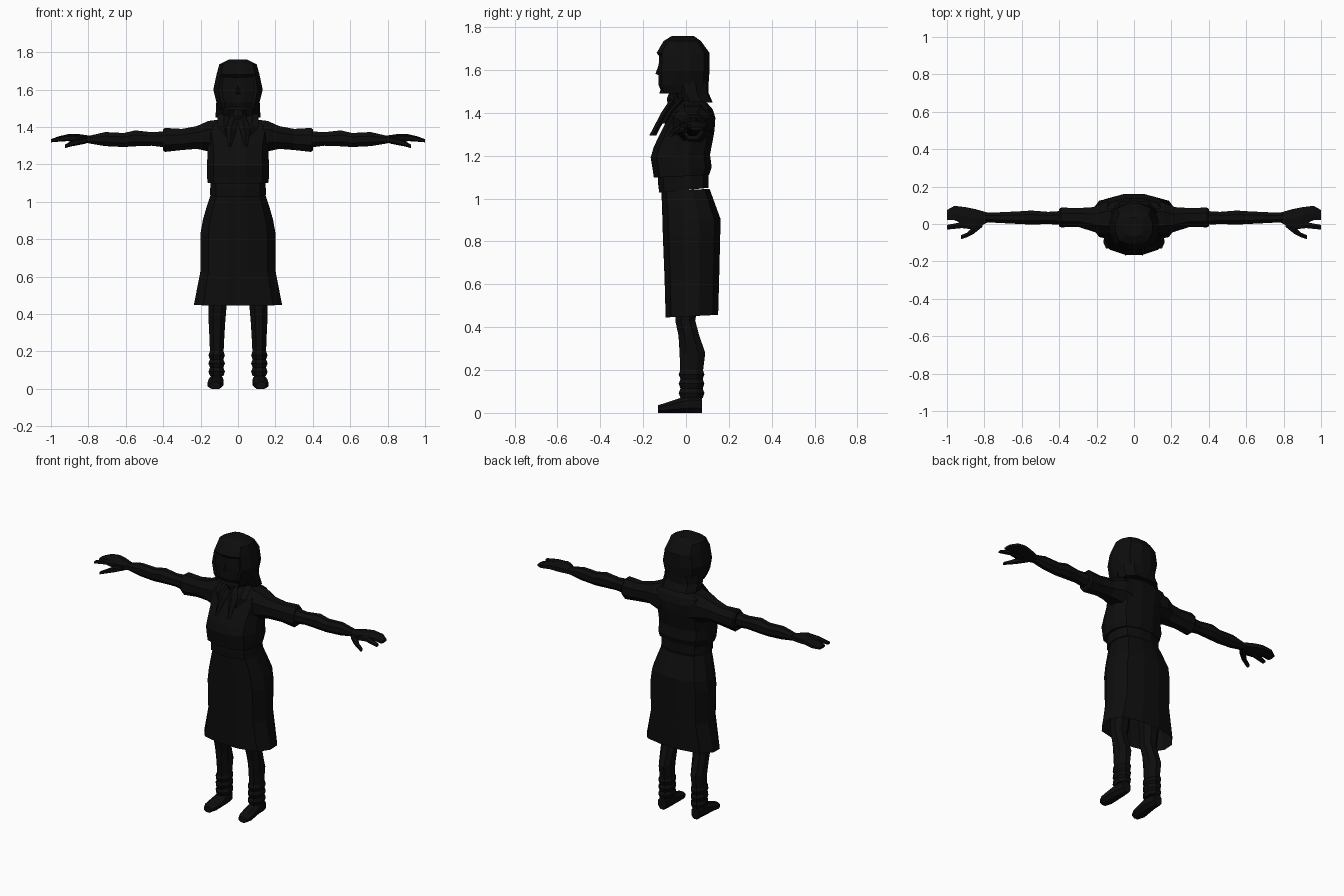
import bpy, bmesh, math
from mathutils import Vector

mat = bpy.data.materials.new("near_black")
mat.diffuse_color = (0.004, 0.004, 0.004, 1)


def finish(name, bm, mirror=False):
    bmesh.ops.recalc_face_normals(bm, faces=bm.faces)
    me = bpy.data.meshes.new(name)
    bm.to_mesh(me)
    bm.free()
    me.materials.append(mat)
    ob = bpy.data.objects.new(name, me)
    bpy.context.collection.objects.link(ob)
    if mirror:
        ob.modifiers.new("Mirror", 'MIRROR').use_clip = False
    return ob


def loft_bm(rings, axis, sides, power=2.6, caps=(True, True), tilt=0.0):
    """Rings are (position on axis, a min, a max, b min, b max)."""
    bm = bmesh.new()
    loops = []
    for t, a0, a1, b0, b1 in rings:
        loop = []
        for i in range(sides):
            ang = 2 * math.pi * (i + 0.5) / sides
            c, s = math.cos(ang), math.sin(ang)
            k = (abs(c) ** power + abs(s) ** power) ** (-1 / power)
            m = max(abs(math.cos(math.pi / sides)), 0.9)
            a = (a0 + a1) / 2 + (a1 - a0) / 2 * max(-1, min(1, c * k / m))
            b = (b0 + b1) / 2 + (b1 - b0) / 2 * max(-1, min(1, s * k / m))
            co = {'x': (t, a, b), 'y': (a, t, b), 'z': (a, b, t + tilt * b)}[axis]
            loop.append(bm.verts.new(co))
        loops.append(loop)
    for lo, hi in zip(loops, loops[1:]):
        for i in range(sides):
            j = (i + 1) % sides
            bm.faces.new((lo[i], lo[j], hi[j], hi[i]))
    if caps[0]:
        bm.faces.new(loops[0][::-1])
    if caps[1]:
        bm.faces.new(loops[-1])
    return bm


def loft(name, rings, axis, sides, mirror=False, **kw):
    return finish(name, loft_bm(rings, axis, sides, **kw), mirror)


def body(rows):
    """Rows are (z, half width, front y, back y)."""
    return [(z, -w, w, f, b) for z, w, f, b in rows]


# Skirt, open at the hem
loft("skirt", body([(0.45, 0.235, -0.095, 0.15), (0.63, 0.20, -0.10, 0.155),
                    (0.83, 0.20, -0.108, 0.16), (0.90, 0.188, -0.11, 0.16),
                    (0.97, 0.168, -0.112, 0.135), (1.04, 0.145, -0.115, 0.11)]),
     'z', 12, caps=(False, True), tilt=0.05)

# Belt and blouse
loft("waistband", body([(1.04, 0.15, -0.125, 0.105), (1.08, 0.148, -0.13, 0.105),
                        (1.12, 0.148, -0.13, 0.105)]), 'z', 12, tilt=0.1)
loft("blouse", body([(1.105, 0.162, -0.15, 0.108), (1.14, 0.166, -0.155, 0.12),
                     (1.20, 0.166, -0.165, 0.112), (1.25, 0.163, -0.15, 0.122),
                     (1.31, 0.165, -0.12, 0.133), (1.37, 0.18, -0.09, 0.137),
                     (1.41, 0.165, -0.068, 0.125), (1.44, 0.10, -0.05, 0.10),
                     (1.455, 0.06, -0.045, 0.075)]), 'z', 12, tilt=0.05)
loft("neck", body([(1.40, 0.06, -0.045, 0.07), (1.52, 0.06, -0.07, 0.06)]), 'z', 8)

# Sleeves and forearms
loft("sleeve", [(0.10, -0.06, 0.12, 1.25, 1.44), (0.16, -0.06, 0.115, 1.27, 1.432),
                (0.22, -0.04, 0.09, 1.283, 1.405), (0.30, -0.015, 0.085, 1.277, 1.39),
                (0.39, -0.018, 0.088, 1.267, 1.395), (0.40, -0.012, 0.08, 1.275, 1.388)],
     'x', 8, mirror=True)
loft("forearm", [(0.38, -0.005, 0.07, 1.29, 1.378), (0.46, 0.0, 0.065, 1.30, 1.372),
                 (0.55, -0.003, 0.072, 1.297, 1.382), (0.61, 0.0, 0.068, 1.293, 1.368),
                 (0.71, 0.005, 0.063, 1.298, 1.373), (0.80, 0.01, 0.06, 1.313, 1.352)],
     'x', 8, mirror=True)

# Hand, index finger and thumb
loft("hand", [(0.78, 0.01, 0.06, 1.312, 1.352), (0.85, -0.025, 0.08, 1.318, 1.362),
              (0.90, -0.005, 0.09, 1.325, 1.364), (0.96, 0.02, 0.097, 1.322, 1.35),
              (1.0, 0.022, 0.075, 1.318, 1.335)], 'x', 6, mirror=True)
loft("index_finger", [(0.85, -0.03, 0.02, 1.32, 1.355), (0.92, -0.022, 0.01, 1.325, 1.357),
                      (1.0, -0.03, -0.005, 1.318, 1.335)], 'x', 6, mirror=True)
loft("thumb", [(0.81, -0.015, 0.035, 1.312, 1.35), (0.86, -0.055, -0.015, 1.302, 1.34),
               (0.89, -0.07, -0.045, 1.297, 1.325), (0.925, -0.082, -0.06, 1.287, 1.307)],
     'x', 6, mirror=True)

# Legs, wrinkled socks and shoes
loft("leg", [(0.07, 0.082, 0.142, -0.02, 0.065), (0.20, 0.077, 0.15, -0.027, 0.08),
             (0.28, 0.073, 0.153, -0.03, 0.09), (0.36, 0.068, 0.157, -0.035, 0.062),
             (0.43, 0.062, 0.158, -0.05, 0.043), (0.60, 0.045, 0.165, -0.05, 0.07)],
     'z', 8, mirror=True)
socks = []
for i in range(7):
    grow = 0.008 if i % 2 else 0.0
    socks.append((0.07 + i * 0.022, 0.078 - grow, 0.15 + grow, -0.026 - grow, 0.078 + grow))
loft("sock", socks, 'z', 8, mirror=True)
loft("shoe", [(-0.13, 0.095, 0.15, 0.0, 0.036), (-0.10, 0.083, 0.163, 0.0, 0.045),
              (-0.02, 0.078, 0.157, 0.0, 0.072), (0.03, 0.082, 0.150, 0.0, 0.085),
              (0.075, 0.09, 0.145, 0.0, 0.075)], 'y', 8, mirror=True, power=4)

# Headscarf with a sunken opening for the face
bm = loft_bm(body([(1.49, 0.10, -0.125, 0.105), (1.53, 0.115, -0.14, 0.105),
                   (1.60, 0.132, -0.14, 0.11), (1.68, 0.115, -0.137, 0.11),
                   (1.735, 0.10, -0.105, 0.07), (1.76, 0.05, -0.065, 0.035)]), 'z', 12)
front = [f for f in bm.faces if f.calc_center_median().y < -0.09
         and f.calc_center_median().z < 1.70 and abs(f.calc_center_median().x) < 0.09]
bmesh.ops.recalc_face_normals(bm, faces=bm.faces)
bmesh.ops.inset_region(bm, faces=front, thickness=0.014, depth=-0.012)
finish("headscarf", bm)

# Scarf cape flaring over the nape
loft("scarf_nape", body([(1.455, 0.12, -0.035, 0.125), (1.50, 0.118, -0.06, 0.105),
                         (1.55, 0.115, -0.08, 0.105)]), 'z', 10, tilt=-0.06)

# Nose
bm = bmesh.new()
pts = [(-0.016, -0.125, 1.575), (0.016, -0.125, 1.575), (0, -0.125, 1.63), (0, -0.143, 1.582)]
v = [bm.verts.new(p) for p in pts]
for tri in ((0, 1, 2), (0, 1, 3), (1, 2, 3), (2, 0, 3)):
    bm.faces.new([v[i] for i in tri])
finish("nose", bm)


def strip(name, points, mirror=True, thick=0.016):
    """Tapered flat band along (position, half width) points."""
    bm = bmesh.new()
    loops = []
    for p, w in points:
        p = Vector(p)
        loops.append([bm.verts.new(p + Vector(o)) for o in
                      ((-w, 0, 0), (0, -thick, 0), (w, 0, 0), (0, thick, 0))])
    for lo, hi in zip(loops, loops[1:]):
        for i in range(4):
            j = (i + 1) % 4
            bm.faces.new((lo[i], lo[j], hi[j], hi[i]))
    bm.faces.new(loops[0])
    bm.faces.new(loops[-1])
    finish(name, bm, mirror)


# Knotted scarf ends and blouse collar
strip("scarf_tail", [((0.012, -0.05, 1.475), 0.02), ((0.035, -0.10, 1.40), 0.03),
                     ((0.045, -0.155, 1.295), 0.008)])
strip("collar", [((0.075, -0.015, 1.47), 0.035), ((0.075, -0.075, 1.40), 0.035),
                 ((0.06, -0.10, 1.35), 0.008)])
loft("scarf_knot", body([(1.44, 0.02, -0.085, -0.04), (1.465, 0.028, -0.09, -0.03),
                         (1.49, 0.02, -0.08, -0.03)]), 'z', 6)
